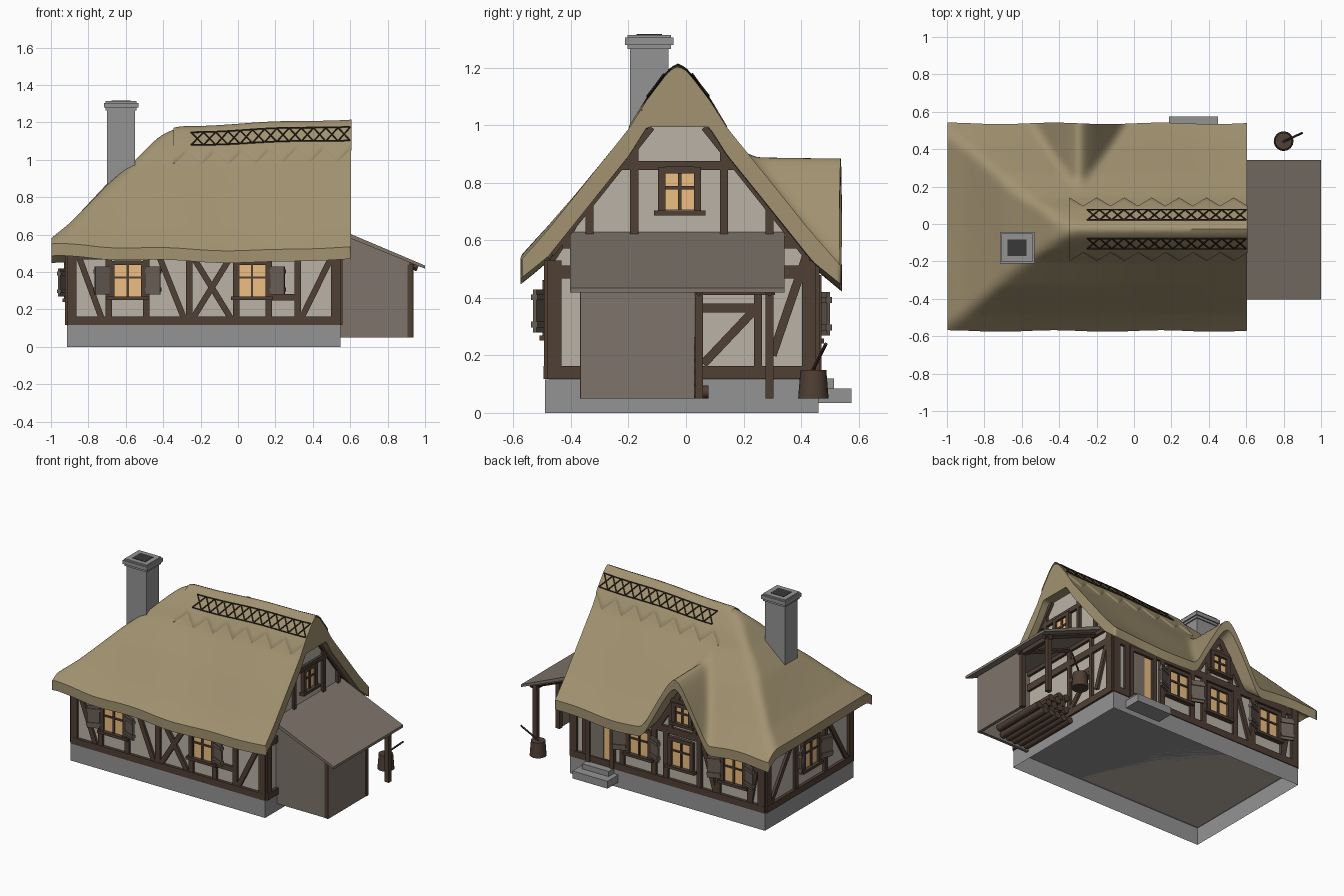
import bpy, bmesh, math, random
from mathutils import Matrix, Vector

if "Cube" in bpy.data.objects:
    bpy.data.objects.remove(bpy.data.objects["Cube"])

random.seed(3)
COL = dict(thatch=(.36, .29, .165), timber=(.08, .05, .035), plaster=(.49, .45, .39),
           glow=(.85, .52, .22), planks=(.21, .175, .145), shutter=(.14, .11, .09),
           stone=(.29, .295, .29), soot=(.04, .04, .04), twig=(.03, .02, .013))
MAT = {}
for k, c in COL.items():
    MAT[k] = bpy.data.materials.new(k)
    MAT[k].diffuse_color = (*c, 1)
parts = {}
T, R = Matrix.Translation, Matrix.Rotation


def part(name, mat):
    return parts.setdefault(name, (bmesh.new(), mat))[0]


def block(name, mat, size, m):
    return bmesh.ops.create_cube(part(name, mat), size=1, matrix=m @ Matrix.Diagonal((*size, 1)))['verts']


def box(name, mat, lo, hi):
    lo, hi = Vector(lo), Vector(hi)
    return block(name, mat, hi - lo, T((lo + hi) / 2))


def prism(name, mat, pts, vec):
    bm = part(name, mat)
    f = bm.faces.new([bm.verts.new(p) for p in pts])
    ext = bmesh.ops.extrude_face_region(bm, geom=[f], use_keep_orig=True)
    bmesh.ops.translate(bm, vec=vec, verts=[v for v in ext['geom'] if isinstance(v, bmesh.types.BMVert)])


def rod(name, mat, a, b, r1, r2, seg=10):
    a, b = Vector(a), Vector(b)
    m = T((a + b) / 2) @ (b - a).to_track_quat('Z', 'Y').to_matrix().to_4x4()
    bmesh.ops.create_cone(part(name, mat), cap_ends=True, segments=seg, radius1=r1, radius2=r2,
                          depth=(b - a).length, matrix=m)


def lerp(tab, t):
    for (a, p), (b, q) in zip(tab, tab[1:]):
        if t <= b:
            return p + (q - p) * max(0, (t - a) / (b - a))
    return tab[-1][1]


# Thatch height field: ridge profile, left hip and back eyebrow dormer
SLOPE = [(0, 1.208), (.025, 1.197), (.05, 1.17), (.11, 1.092), (.17, .998), (.3, .838), (.45, .652), (.6, .482)]
HIP = [(-1, .575), (-.9, .66), (-.7, .87), (-.55, .995), (-.45, 1.095), (-.35, 1.18), (-.2, 1.3), (0, 1.5), (.7, 1.9)]
DX = -.295


def smin(a, b, k):
    h = max(k - abs(a - b), 0) / k
    return min(a, b) - h * h * k / 4


def height(x, y):
    d = abs(y + .028)
    z = lerp(SLOPE, d) - .035 * (.6 - x) / .85 * max(0, 1 - d / .3)
    z -= .028 * max(0, math.cos(x * 1.9)) * min(1, d / .5)
    z = smin(z, lerp(HIP, x), .06)
    if y > 0:
        dormer = .895 - .02 * (y - .2) - 1.9 * (math.hypot(x - DX, .045) - .045)
        z = -smin(-z, -dormer, .06)
    return z + .004 * math.sin(9 * x + 4 * y)


NX, NY = 90, 72
bm = part('thatched_roof', 'thatch')
top, low = [], []
for i in range(NX + 1):
    ta, tb = [], []
    for j in range(NY + 1):
        x = -.997 + 1.602 * i / NX
        y = -.572 + 1.11 * j / NY + .004 * math.sin(11 * x)
        z = height(x, y)
        thick = .095 - .03 * max(0, 1 - min(j, NY - j, i) / 6)
        ta.append(bm.verts.new((x, y, z)))
        tb.append(bm.verts.new((x, y, min(z - thick, .995))))
    top.append(ta)
    low.append(tb)
for g in (top, low):
    for i in range(NX):
        for j in range(NY):
            bm.faces.new((g[i][j], g[i + 1][j], g[i + 1][j + 1], g[i][j + 1]))
rim = set()
for i in range(NX):
    for j in (0, NY):
        rim.add(bm.faces.new((top[i][j], top[i + 1][j], low[i + 1][j], low[i][j])))
for j in range(NY):
    for i in (0, NX):
        rim.add(bm.faces.new((top[i][j], top[i][j + 1], low[i][j + 1], low[i][j])))
for f in bm.faces:
    f.smooth = True
for f in rim:
    for e in f.edges:
        if any(g not in rim for g in e.link_faces):
            e.smooth = False

# Raised ridge layer with sawtooth lower edge
bm = part('ridge_layer', 'thatch')
rows = []
for i in range(53):
    x = -.345 + .952 * i / 52
    edge = .125 + .045 * abs((i / 4) % 2 - 1)
    r = []
    for j in range(-9, 10):
        y = -.028 + max(-1, min(1, j / 8)) * edge
        r.append(bm.verts.new((x, y, height(x, y) + (.01 if abs(j) < 9 else -.01))))
    rows.append(r)
for a, b in zip(rows, rows[1:]):
    for j in range(18):
        bm.faces.new((a[j], b[j], b[j + 1], a[j + 1]))


# Lattice bands of twigs following the ridge
def twig(a, b, n):
    p = [Vector(a).lerp(Vector(b), t / n) for t in range(n + 1)]
    p = [Vector((q.x, q.y, height(q.x, q.y) + .012)) for q in p]
    for u, v in zip(p, p[1:]):
        rod('ridge_twigs', 'twig', u, v, .0045, .0045, 5)


for s in (-1, 1):
    y = lambda d: -.028 + s * d
    for d in (.05, .105):
        twig((-.25, y(d)), (.6, y(d)), 14)
    for k in range(13):
        x0, x1 = -.25 + .85 * k / 13, -.25 + .85 * (k + 1) / 13
        twig((x0, y(.05)), (x1, y(.105)), 2)
        twig((x0, y(.105)), (x1, y(.05)), 2)

# Stone base (open underneath), plaster walls, gable and dormer wall
base = box('foundation', 'stone', (-.915, -.49, 0), (.547, .46, .117))
bm = part('foundation', 'stone')
bmesh.ops.delete(bm, geom=[f for f in bm.faces if f.calc_center_median().z < .01], context='FACES_ONLY')
box('walls', 'plaster', (-.905, -.475, .117), (.54, .445, .53))
prism('walls', 'plaster', [(.5, -.475, .5), (.5, .445, .5), (.5, .09, 1.01), (.5, -.145, 1.01)], (.04, 0, 0))
prism('walls', 'plaster', [(DX - .17, .41, .5), (DX + .17, .41, .5), (DX + .02, .41, .79), (DX - .02, .41, .79)], (0, .035, 0))


# Wall frames: local x along the wall, y outward, z up
def frame(o, u, n):
    return Matrix(((u[0], n[0], 0, o[0]), (u[1], n[1], 0, o[1]), (0, 0, 1, 0), (0, 0, 0, 1)))


FRONT = frame((0, -.475), (1, 0), (0, -1))
BACK = frame((0, .445), (1, 0), (0, 1))
LEFT = frame((-.905, 0), (0, 1), (-1, 0))
RIGHT = frame((.54, 0), (0, 1), (1, 0))


def beam(W, a, b, w=.035, depth=.03, name='timber_frame', mat='timber'):
    du, dz = b[0] - a[0], b[1] - a[1]
    m = W @ T(((a[0] + b[0]) / 2, .002, (a[1] + b[1]) / 2)) @ R(-math.atan2(dz, du), 4, 'Y')
    block(name, mat, (math.hypot(du, dz), depth, w), m)


def window(W, u, z0, z1, w, shutters=()):
    zm, h = (z0 + z1) / 2, z1 - z0
    block('window_panes', 'glow', (w, .02, h), W @ T((u, 0, zm)))
    for s in (-1, 1):
        beam(W, (u + s * (w / 2 + .012), z0 - .01), (u + s * (w / 2 + .012), z1 + .02), .026, .045)
    beam(W, (u, z0), (u, z1), .013, .032)
    beam(W, (u - w / 2, z0 + h * .6), (u + w / 2, z0 + h * .6), .011, .03)
    beam(W, (u - w / 2, z1 + .01), (u + w / 2, z1 + .01), .025, .045)
    beam(W, (u - w / 2 - .04, z0 - .01), (u + w / 2 + .04, z0 - .01), .018, .065)
    for s in shutters:
        m = W @ T((u + s * (w / 2 + .028), .02, zm)) @ R(s * .4, 4, 'Z') @ T((s * .04, 0, 0))
        block('shutters', 'shutter', (.08, .012, h - .02), m)
        for k in (-1, 1):
            block('shutters', 'shutter', (.086, .024, .02), m @ T((0, 0, k * h * .28)))


# Sills, corner posts and wall plates
for W, a, b in ((FRONT, -.91, .545), (BACK, -.91, .545), (LEFT, -.48, .45), (RIGHT, -.48, .45)):
    beam(W, (a, .14), (b, .14), .045, .036)
    beam(W, (a, .49), (b, .49), .045)
    for u in (a + .022, b - .022):
        beam(W, (u, .12), (u, .53), .05, .034)

# Front timbers and windows
for u in (-.69, -.49, -.26, -.01, .165, .32):
    beam(FRONT, (u, .15), (u, .5))
for a, b in ((-.85, -.73), (-.42, -.29), (-.24, -.04), (-.04, -.24), (.5, .34)):
    beam(FRONT, (a, .48), (b, .155), .032, .028)
beam(FRONT, (.165, .265), (.32, .265))
window(FRONT, -.59, .27, .44, .145, (-1, 1))
window(FRONT, .075, .27, .44, .145, (1,))

# Back timbers, windows and door
for u in (-.8, -.56, -.42, -.17, -.08, .16, .44):
    beam(BACK, (u, .15), (u, .5))
for a, b in ((-.86, -.8), (-.44, -.54)):
    beam(BACK, (a, .48), (b, .155), .03, .028)
for u, s in ((-.68, (-1, 1)), (-.285, ()), (.03, (-1, 1))):
    window(BACK, u, .26, .43, .14, s)
window(BACK, DX, .56, .67, .1)
for s in (-1, 1):
    beam(BACK, (DX + s * .19, .49), (DX, .79), .035)
    beam(BACK, (DX + s * .09, .5), (DX + s * .09, .64), .025)
beam(BACK, (DX - .09, .7), (DX + .09, .7), .03)
box('doorway', 'glow', (.24, .43, .12), (.4, .452, .46))
box('door', 'planks', (.3, .44, .12), (.4, .458, .46))
for u in (.23, .41):
    beam(BACK, (u, .12), (u, .48), .03, .05)
beam(BACK, (.215, .465), (.425, .465), .03, .05)
box('door_steps', 'stone', (.187, .45, .035), (.45, .575, .085))
box('door_steps', 'stone', (.22, .45, .08), (.42, .515, .12))

# Left timbers and window
for u in (-.19, .13):
    beam(LEFT, (u, .15), (u, .5))
for a, b in ((-.42, -.22), (.4, .17)):
    beam(LEFT, (b, .48), (a, .155), .03, .028)
window(LEFT, -.03, .26, .43, .14, (-1, 1))

# Right gable timbers and window
beam(RIGHT, (-.43, .595), (.4, .595), .045)
beam(RIGHT, (-.24, .86), (.19, .86), .032)
for u, z0, z1 in ((-.335, .6, .73), (-.18, .6, .93), (.132, .6, .93), (.29, .6, .73), (.25, .15, .6), (.045, .15, .6)):
    beam(RIGHT, (u, z0), (u, z1), .028)
for s in (-1, 1):
    beam(RIGHT, (-.028 + s * .45, .56), (-.028 + s * .1, 1.0), .045, .034)
beam(RIGHT, (.05, .365), (.25, .365), .03)
beam(RIGHT, (.24, .36), (.06, .17), .03, .028)
beam(RIGHT, (.42, .55), (.3, .2), .03, .028)
window(RIGHT, -.022, .705, .835, .1)

# Chimney with stepped cap and dark flue
for z0, z1, g in ((.5, 1.28, 0), (1.265, 1.285, .008), (1.28, 1.305, .017), (1.3, 1.315, .008)):
    box('chimney', 'stone', (-.7 - g, -.195 - g, z0), (-.55 + g, -.06 + g, z1))
box('chimney_flue', 'soot', (-.675, -.172, 1.2), (-.575, -.083, 1.317))

# Lean-to: sloping roof, front and end walls, posts
prism('lean_to_roof', 'planks', [(.54, -.403, .63), (1, -.403, .435), (1, -.403, .418), (.54, -.403, .605)], (0, .745, 0))
prism('lean_to_walls', 'planks', [(.54, -.365, .05), (.92, -.365, .05), (.92, -.365, .455), (.54, -.365, .61)], (0, .02, 0))
box('lean_to_walls', 'planks', (.915, -.365, .05), (.935, .03, .44))
box('lean_to_posts', 'timber', (.907, -.368, .05), (.934, -.35, .44))
for y in (.045, .29):
    box('lean_to_posts', 'timber', (.907, y - .014, .05), (.938, y + .014, .44))
box('lean_to_posts', 'timber', (.907, -.36, .41), (.935, .31, .44))
for y in (.045, .29):
    rod('lean_to_posts', 'timber', (.55, y, .585), (.96, y, .418), .015, .015, 4)

# Firewood stacked inside the lean-to
for row, count in enumerate((5, 5, 4, 3, 2)):
    for k in range(count):
        x = .575 + .048 * k + .024 * (row % 2)
        z = .073 + .042 * row
        rod('firewood', 'timber', (x, -.33 + random.uniform(-.01, .01), z),
            (x, .055 + (.024 if row == 0 else random.uniform(-.02, 0)), z), .023, .023, 8)

# Butter churn
rod('churn', 'timber', (.8, .443, .05), (.8, .443, .15), .053, .045, 16)
rod('churn_handle', 'timber', (.79, .437, .14), (.9, .487, .24), .006, .006, 8)

# Turn collected geometry into objects
for name, (bm, mat) in parts.items():
    bmesh.ops.recalc_face_normals(bm, faces=bm.faces[:])
    me = bpy.data.meshes.new(name)
    bm.to_mesh(me)
    bm.free()
    me.materials.append(MAT[mat])
    ob = bpy.data.objects.new(name, me)
    bpy.context.collection.objects.link(ob)
    if name in ('ridge_layer', 'churn', 'firewood'):
        bpy.context.view_layer.objects.active = ob
        ob.select_set(True)
        bpy.ops.object.shade_smooth_by_angle(angle=math.radians(48))
        ob.select_set(False)

for m in bpy.data.materials:
    if m.users and not m.is_grease_pencil:
        m.use_nodes = True
        m.node_tree.nodes["Principled BSDF"].inputs["Base Color"].default_value = m.diffuse_color
